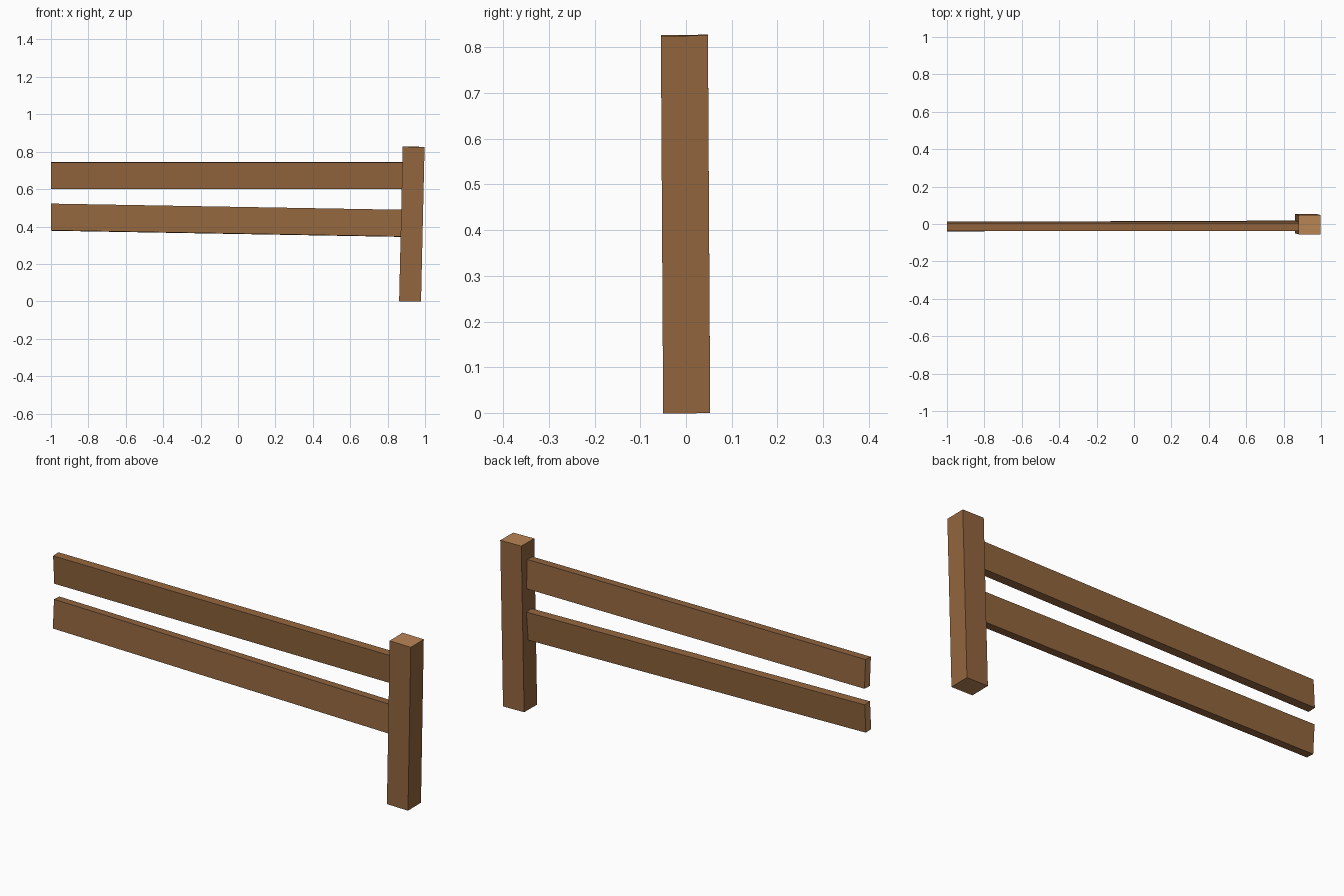
import bpy
import bmesh
from mathutils import Vector

if "Cube" in bpy.data.objects:
    bpy.data.objects.remove(bpy.data.objects["Cube"])


def material(name, rgb):
    m = bpy.data.materials.new(name)
    m.diffuse_color = (*rgb, 1.0)
    m.use_nodes = True
    m.node_tree.nodes["Principled BSDF"].inputs["Base Color"].default_value = m.diffuse_color
    return m


bark = material("brown_wood", (0.29, 0.132, 0.049))
grain = material("light_end_grain", (0.49, 0.235, 0.092))


def beam(name, start, end, side, up):
    """Box swept from start to end; side and up are full cross-section edges.
    Start and end are the centres of the two end-grain faces."""
    start, end, side, up = map(Vector, (start, end, side, up))
    bm = bmesh.new()
    bmesh.ops.create_cube(bm, size=1.0)
    for v in bm.verts:
        t = v.co.z + 0.5
        v.co = start.lerp(end, t) + side * v.co.x + up * v.co.y
    # the two faces across the length show the cut grain
    for f in bm.faces:
        ts = [v.index // 1 for v in f.verts]
        c = f.calc_center_median()
        f.material_index = int(min((c - start).length, (c - end).length) < 1e-4)
    bmesh.ops.recalc_face_normals(bm, faces=bm.faces)
    mesh = bpy.data.meshes.new(name)
    bm.to_mesh(mesh)
    bm.free()
    mesh.materials.append(bark)
    mesh.materials.append(grain)
    ob = bpy.data.objects.new(name, mesh)
    bpy.context.collection.objects.link(ob)
    return ob


# Post, leaning slightly towards +x and the front
beam("post", (0.920, 0.0015, 0.0), (0.939, -0.0035, 0.8265),
     (0.117, 0, -0.002), (0, 0.103, 0.001))

# Upper rail, level, its top leaning to the front
beam("upper_rail", (-1.0, -0.012, 0.6725), (0.91, -0.012, 0.6725),
     (0, 0.042, 0.002), (0, -0.009, 0.143))

# Lower rail, sloping down to the post, its top leaning to the back
beam("lower_rail", (-1.0, -0.014, 0.450), (0.91, -0.007, 0.4165),
     (0, 0.042, -0.002), (0, 0.009, 0.143))
